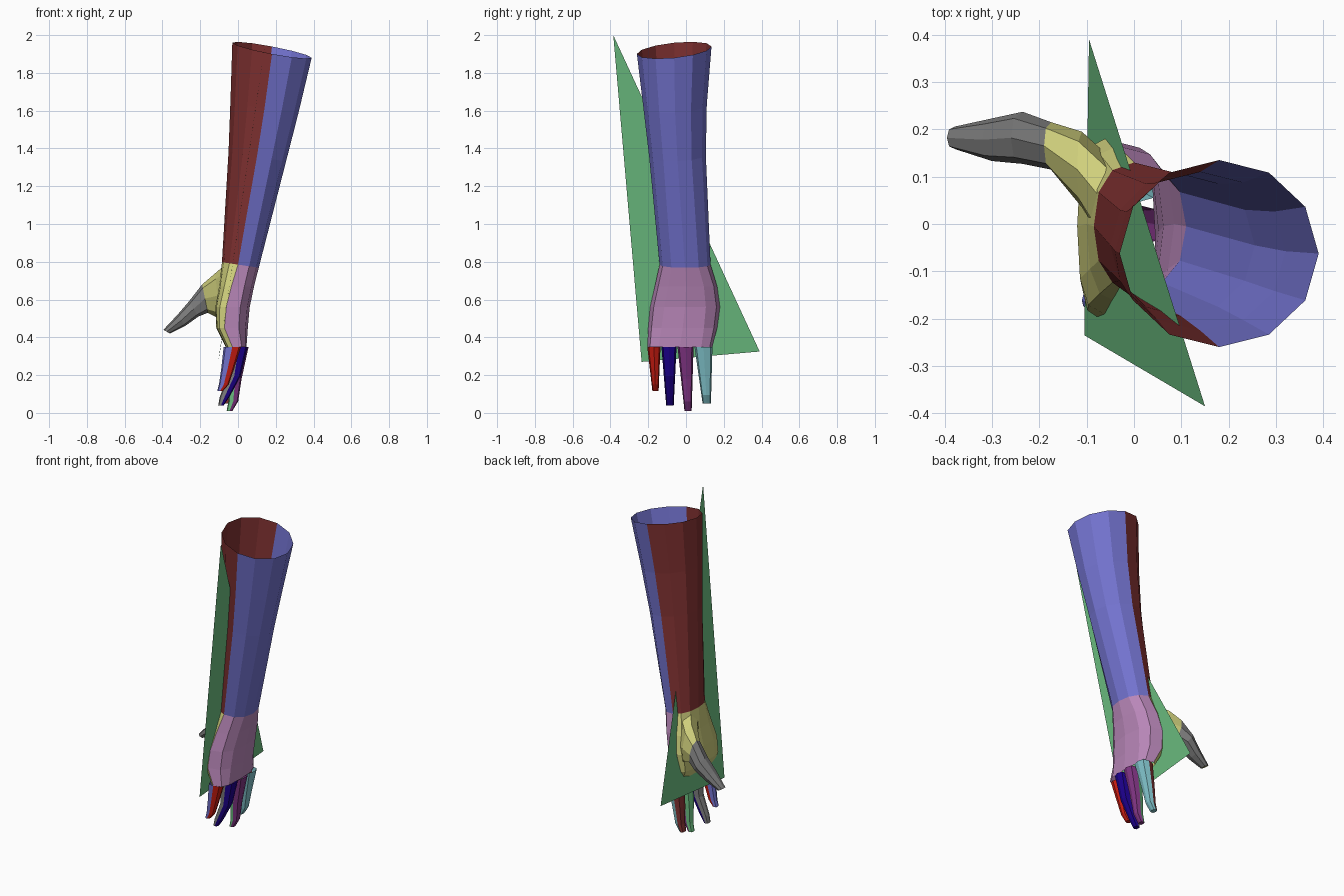
import bpy
import bmesh
from math import sin, cos, pi, copysign
from mathutils import Vector

cube = bpy.data.objects.get("Cube")
if cube:
    bpy.data.objects.remove(cube, do_unlink=True)


def material(name, rgb):
    m = bpy.data.materials.new(name)
    m.use_nodes = True
    m.diffuse_color = (*rgb, 1)
    m.node_tree.nodes["Principled BSDF"].inputs["Base Color"].default_value = (*rgb, 1)
    return m


blue = material("soft blue", (.17, .17, .62))
maroon = material("dark red", (.21, .03, .03))
lilac = material("lilac", (.48, .24, .48))
yellow = material("pale yellow", (.62, .62, .20))
grey = material("grey", (.20, .20, .20))
green = material("green", (.15, .52, .22))
red = material("bright red", (.62, .012, .006))
navy = material("navy", (.012, .0, .27))
purple = material("purple", (.22, .035, .23))
teal = material("teal", (.22, .55, .60))


def boxy(v, p):
    return copysign(abs(v) ** p, v) if abs(v) > 1e-6 else 0.0


def ring(z, x_min, seam, x_max, y_min, y_max, sides, p=1.0, tilt=(0, 0)):
    """Closed section whose two halves meet at x = seam."""
    cy, ry = (y_min + y_max) / 2, (y_max - y_min) / 2
    pts = []
    for k in range(sides):
        a = 2 * pi * k / sides
        c, s = boxy(cos(a), p), boxy(sin(a), p)
        dx = c * ((x_max - seam) if c > 0 else (seam - x_min))
        dy = s * ry
        pts.append(Vector((seam + dx, cy + dy, z + tilt[0] * dx + tilt[1] * dy)))
    return pts


def loft(name, rings, mats, rule, cap=False):
    """Skin the rings; rule(row, column) picks the material slot."""
    bm = bmesh.new()
    rows = [[bm.verts.new(p) for p in r] for r in rings]
    n = len(rows[0])
    for j in range(len(rows) - 1):
        for k in range(n):
            f = bm.faces.new((rows[j][k], rows[j + 1][k],
                              rows[j + 1][(k + 1) % n], rows[j][(k + 1) % n]))
            f.material_index = rule(j, k)
    if cap:
        bm.faces.new(rows[-1])
    bmesh.ops.recalc_face_normals(bm, faces=bm.faces)
    me = bpy.data.meshes.new(name)
    bm.to_mesh(me)
    bm.free()
    for m in mats:
        me.materials.append(m)
    ob = bpy.data.objects.new(name, me)
    bpy.context.collection.objects.link(ob)
    return ob


def half_rule(sides):
    """Slot 0 on the +x half, slot 1 on the -x half."""
    return lambda j, k: int(sides / 4 <= k < sides * 3 / 4)


# Forearm: open, slanted tube
wrist = ring(.785, -.085, .0, .11, -.14, .13, 12, .9, (-.15, 0))
loft("forearm", [
    ring(1.92, -.03, .18, .39, -.26, .135, 12, 1, (-.19, .1)),
    ring(1.62, -.04, .14, .32, -.225, .11, 12, 1, (-.18, .06)),
    ring(1.36, -.05, .10, .255, -.195, .105, 12, 1, (-.17, .03)),
    wrist], [blue, maroon], half_rule(12))

# Hand: back and palm halves
loft("hand", [
    wrist,
    ring(.67, -.10, -.035, .085, -.165, .165, 12, .8),
    ring(.56, -.12, -.062, .062, -.19, .18, 12, .75),
    ring(.45, -.115, -.072, .052, -.20, .165, 12, .7),
    ring(.35, -.065, -.03, .045, -.205, .14, 12, .6)],
    [lilac, yellow], half_rule(12))


# Thumb: the section is given by an upper and a lower point plus a y range
def thumb_ring(top, bottom, y, half, sides=8):
    t, b = Vector((top[0], y, top[1])), Vector((bottom[0], y, bottom[1]))
    mid, r = (t + b) / 2, (t - b) / 2
    return [mid + r * boxy(cos(2 * pi * k / sides), .85)
            + Vector((0, half * boxy(sin(2 * pi * k / sides), .85), 0))
            for k in range(sides)]


loft("thumb", [
    thumb_ring((-.05, .80), (-.05, .42), .03, .11),
    thumb_ring((-.12, .74), (-.10, .50), .115, .08),
    thumb_ring((-.19, .68), (-.16, .53), .165, .05),
    thumb_ring((-.26, .59), (-.21, .51), .182, .055),
    thumb_ring((-.32, .52), (-.28, .46), .178, .045),
    thumb_ring((-.395, .44), (-.36, .42), .182, .024)],
    [yellow, grey], lambda j, k: int(j >= 2), cap=True)


# Fingers: y ranges at root and tip, tip height, x of knuckle and of tip
def finger(name, root, tip, z_tip, x_mid, x_tip, back, palm):
    def section(t, x, depth):
        y0, y1 = (a + (b - a) * t for a, b in zip(root, tip))
        z = .35 + (z_tip - .35) * t
        return ring(z, x - depth, x, x + depth, y0, y1, 8, .7)
    x_root = x_mid + .025
    loft(name, [section(0, x_root, .046), section(.5, x_mid, .034),
                section(.85, x_tip + .02, .026), section(1, x_tip, .015)],
         [back, palm], half_rule(8), cap=True)


finger("little_finger", (-.205, -.135), (-.178, -.145), .115, -.055, -.095, red, blue)
finger("ring_finger", (-.13, -.05), (-.105, -.065), .04, -.02, -.09, navy, grey)
finger("middle_finger", (-.045, .04), (-.008, .03), .01, -.015, -.045, purple, green)
finger("index_finger", (.045, .14), (.088, .132), .05, -.02, -.055, teal, maroon)

# Thin triangular sheet cutting through the arm
sheet = bpy.data.meshes.new("triangle_sheet")
sheet.from_pydata([(.15, -.385, 2), (-.105, -.235, .27), (-.095, .39, .325)], [], [(0, 2, 1)])
sheet.materials.append(green)
bpy.context.collection.objects.link(bpy.data.objects.new("triangle_sheet", sheet))
